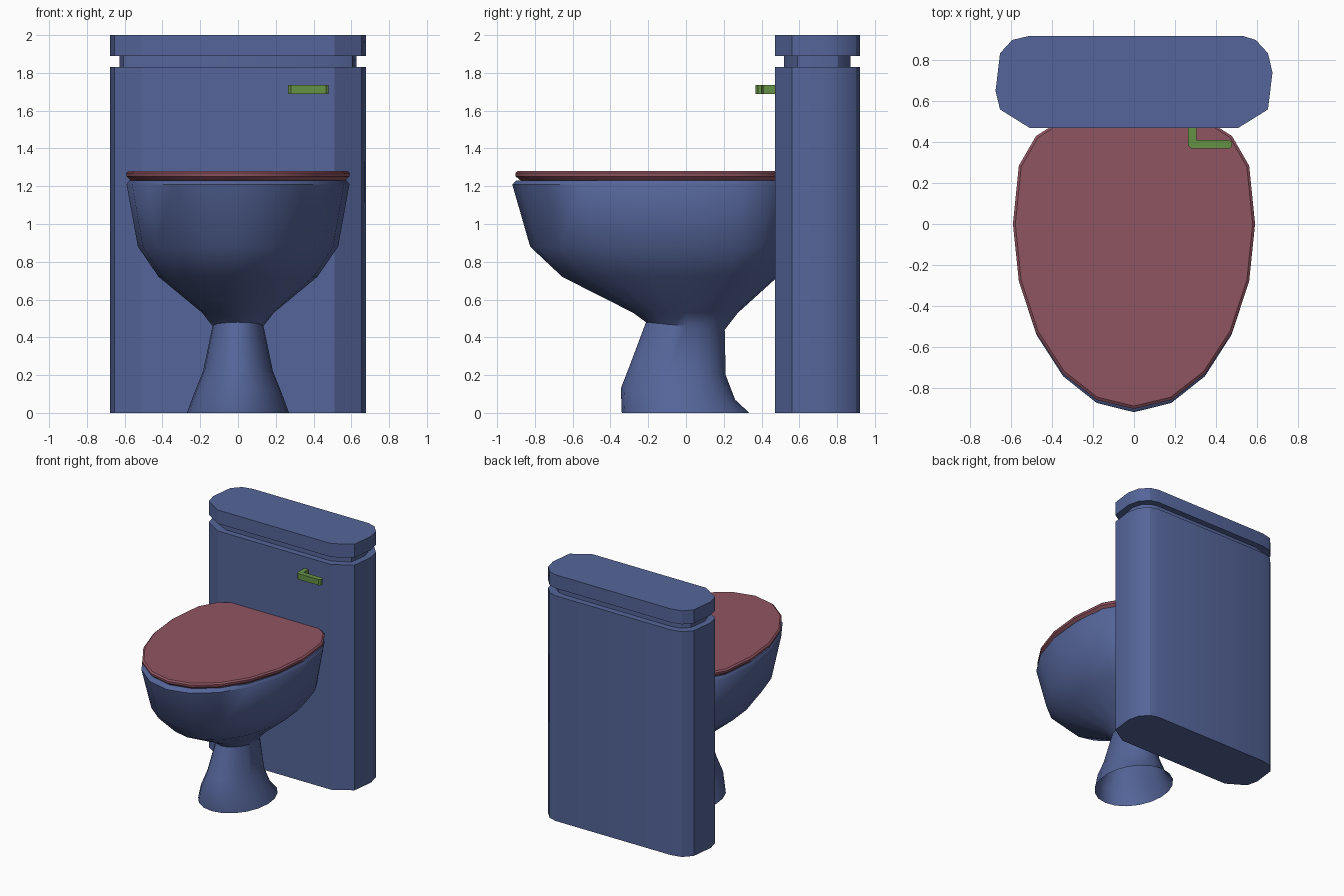
import bpy, bmesh
from math import sin, cos, pi, radians

if "Cube" in bpy.data.objects:
    bpy.data.objects.remove(bpy.data.objects["Cube"])


def paint(name, color):
    m = bpy.data.materials.new(name)
    m.diffuse_color = color
    m.use_nodes = True
    m.node_tree.nodes["Principled BSDF"].inputs["Base Color"].default_value = m.diffuse_color
    return m


BLUE = paint("blue", (0.09, 0.13, 0.32, 1))
RED = paint("red", (0.28, 0.09, 0.12, 1))
GREEN = paint("green", (0.13, 0.28, 0.06, 1))


def loft(name, rings, mat, angle, caps=True):
    """Skin a stack of equal-length point rings, bottom to top."""
    bm = bmesh.new()
    rows = [[bm.verts.new(p) for p in ring] for ring in rings]
    n = len(rows[0])
    for a, b in zip(rows, rows[1:]):
        for i in range(n):
            j = (i + 1) % n
            bm.faces.new((a[i], a[j], b[j], b[i]))
    if caps:
        bm.faces.new(rows[0][::-1])
        bm.faces.new(rows[-1])
    me = bpy.data.meshes.new(name)
    bm.to_mesh(me)
    bm.free()
    me.materials.append(mat)
    ob = bpy.data.objects.new(name, me)
    bpy.context.collection.objects.link(ob)
    bpy.ops.object.select_all(action='DESELECT')
    ob.select_set(True)
    bpy.context.view_layer.objects.active = ob
    bpy.ops.object.shade_smooth_by_angle(angle=radians(angle))
    return ob


FLAT_BACK = [0, .5, .755, .9, .98, 1]


def egg(z_front, z_back, half, front, back, square):
    """20-sided egg ring; the back half blends from ellipse to flattened."""
    pts = []
    for k in range(20):
        t = 2 * pi * k / 20
        c = cos(t)
        if c > 1e-6:
            y = -front * c
        else:
            i = min(abs(k - 5), abs(15 - k))
            y = back * (square * FLAT_BACK[i] + (1 - square) * -c)
        f = (y + front) / (front + back)
        pts.append((half * sin(t), y, z_front + (z_back - z_front) * f))
    return pts


# Bowl and pedestal: one open, smooth skin
bowl = [
    (0, 0, .27, .34, .335, 0),
    (.13, .07, .235, .345, .26, 0),
    (.25, .20, .185, .298, .21, 0),
    (.48, .44, .135, .212, .205, 0),
    (.53, .53, .19, .28, .275, .3),
    (.72, .72, .42, .655, .485, .8),
    (.88, .88, .53, .825, .54, 1),
    (1.21, 1.21, .59, .92, .57, 1),
    (1.23, 1.23, .575, .9, .555, 1),
    (1.23, 1.23, .50, .82, .50, 1),
]
loft("bowl", [egg(*r) for r in bowl], BLUE, 50, caps=False)

# Closed seat lid
lid = [(1.23, .567, .875, .55), (1.252, .59, .902, .568),
       (1.27, .592, .904, .57), (1.28, .58, .89, .56)]
loft("seat_lid", [egg(z, z, h, f, b, 1) for z, h, f, b in lid], RED, 30)

# Cistern: shared outline with a recessed groove under its lid
outline = [(-.51, .47), (.51, .47), (.655, .56), (.677, .74), (.655, .835),
           (.595, .9), (.53, .92), (-.51, .92), (-.595, .9), (-.655, .835),
           (-.677, .65), (-.655, .56)]


def tank_ring(z, sx=1, sy=1):
    return [(x * sx, .695 + (y - .695) * sy, z) for x, y in outline]


NECK = (.925, .78)
loft("cistern", [tank_ring(0), tank_ring(1.83), tank_ring(1.83, *NECK),
                 tank_ring(1.89, *NECK), tank_ring(1.89), tank_ring(2)], BLUE, 30)

# L-shaped flush handle
ell = [(.265, .48), (.265, .385), (.28, .368), (.465, .368), (.48, .38),
       (.48, .40), (.465, .41), (.305, .41), (.305, .48)]
loft("flush_handle", [[(x, y, z) for x, y in ell] for z in (1.688, 1.735)], GREEN, 30)
